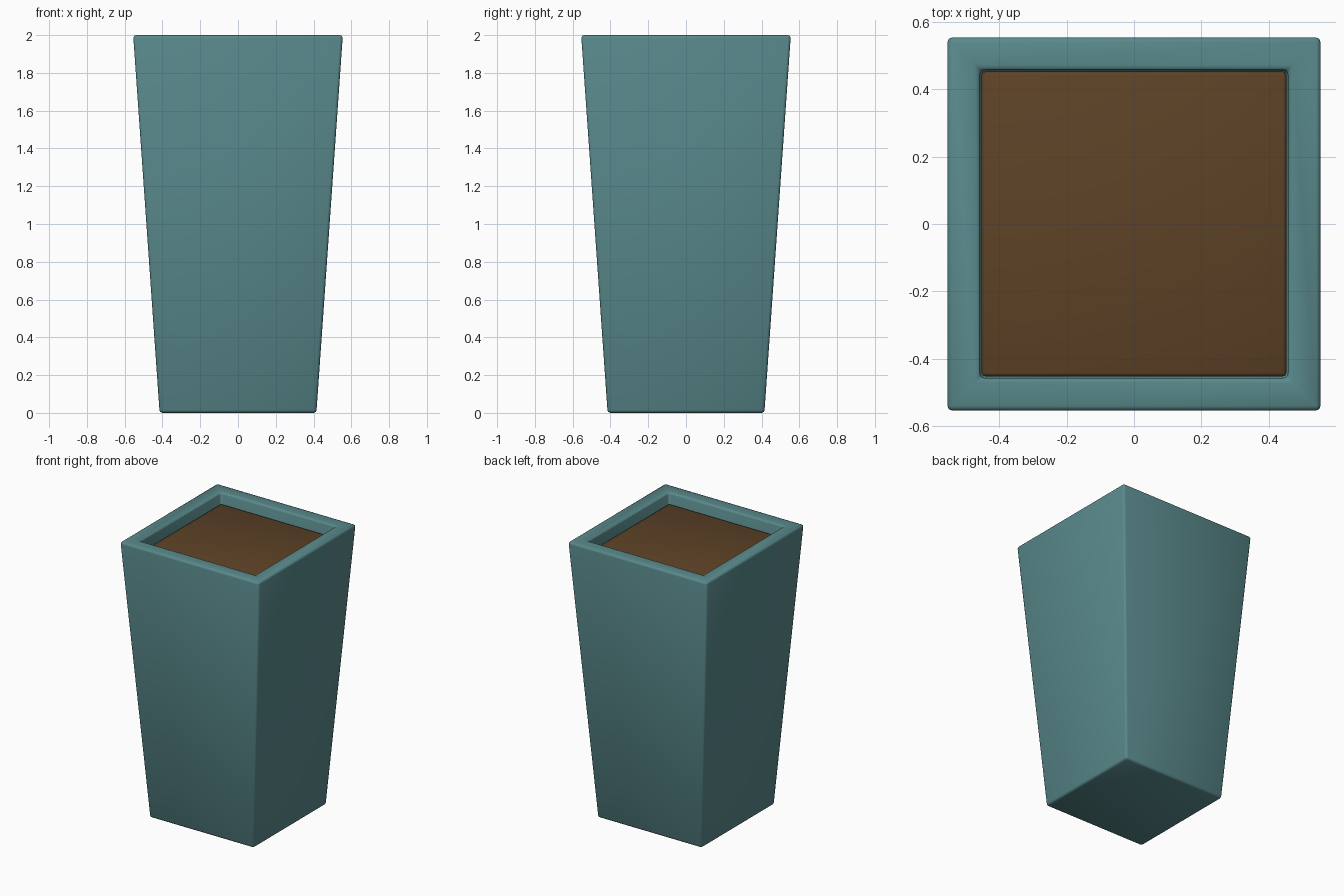
import bpy, bmesh

if "Cube" in bpy.data.objects:
    bpy.data.objects.remove(bpy.data.objects["Cube"])


def material(name, color):
    m = bpy.data.materials.new(name)
    m.diffuse_color = (*color, 1)
    m.use_nodes = True
    m.node_tree.nodes["Principled BSDF"].inputs["Base Color"].default_value = m.diffuse_color
    return m


def square_part(name, rings, mat, bevel, segments):
    """Loft square rings (half width, z) and cap both ends."""
    bm = bmesh.new()
    loops = [[bm.verts.new((sx * h, sy * h, z))
              for sx, sy in ((-1, -1), (1, -1), (1, 1), (-1, 1))]
             for h, z in rings]
    for a, b in zip(loops, loops[1:]):
        for i in range(4):
            j = (i + 1) % 4
            bm.faces.new((a[i], a[j], b[j], b[i]))
    bm.faces.new(loops[0][::-1])
    bm.faces.new(loops[-1])
    bmesh.ops.recalc_face_normals(bm, faces=bm.faces)
    for f in bm.faces:
        f.smooth = True
    me = bpy.data.meshes.new(name)
    bm.to_mesh(me)
    bm.free()
    me.materials.append(mat)
    ob = bpy.data.objects.new(name, me)
    bpy.context.collection.objects.link(ob)
    mod = ob.modifiers.new("soft_edges", "BEVEL")
    mod.width = bevel
    mod.segments = segments
    return ob


# Tapered pot: base, outer rim, inner rim, cavity floor
square_part("planter_pot",
            [(0.415, 0.0), (0.555, 2.0), (0.457, 2.0), (0.457, 1.85)],
            material("teal_glaze", (0.10, 0.25, 0.26)), 0.015, 2)

# Soil slab set just below the rim
square_part("soil", [(0.452, 1.84), (0.452, 1.92)],
            material("soil_brown", (0.11, 0.055, 0.02)), 0.01, 2)
